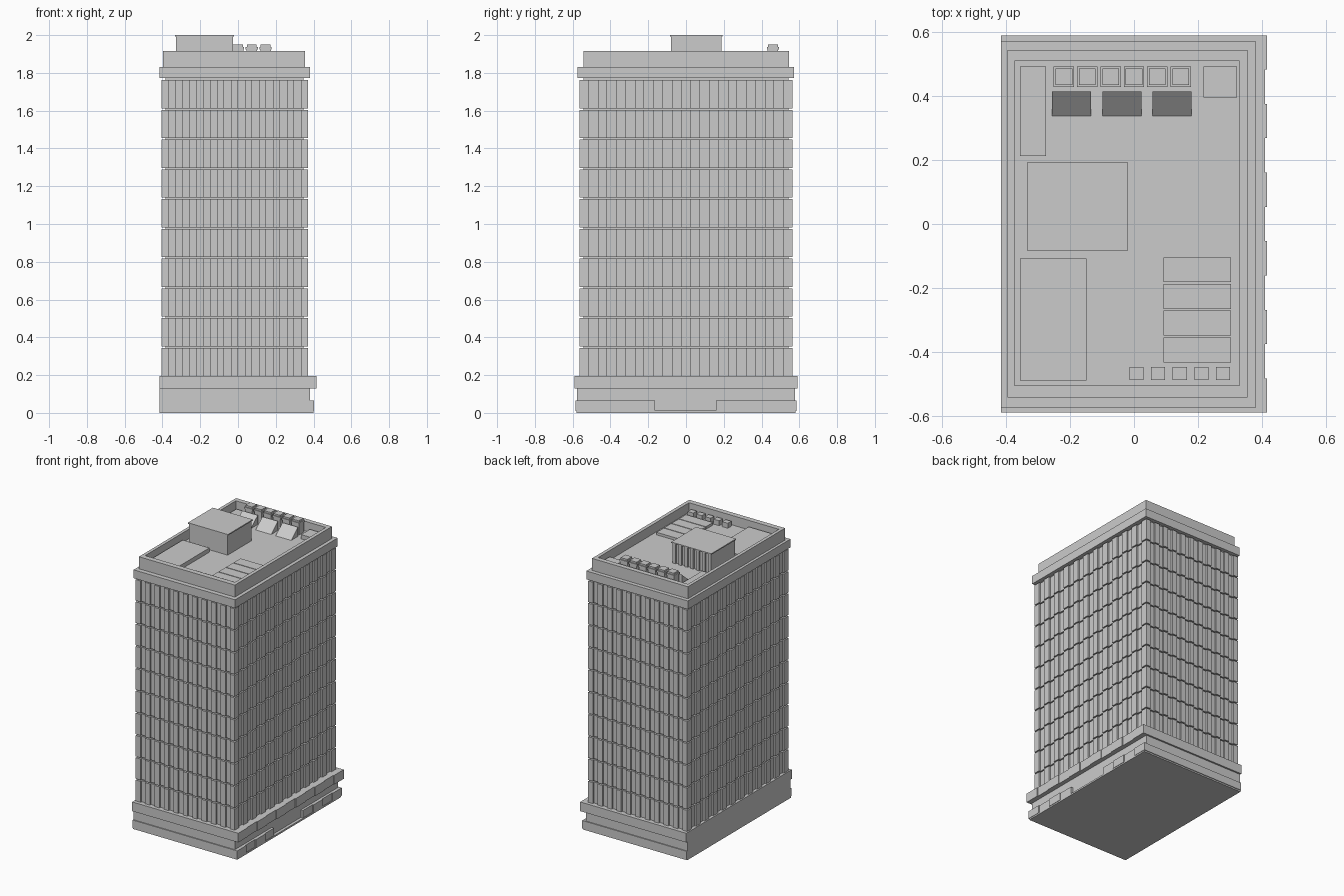
import bpy
import bmesh
from mathutils import Matrix, Vector

default = bpy.data.objects.get("Cube")
if default:
    bpy.data.objects.remove(default)


def build(name, boxes):
    """One mesh from boxes given as (x0, x1, y0, y1, z0, z1)."""
    bm = bmesh.new()
    for x0, x1, y0, y1, z0, z1 in boxes:
        centre = Vector((x0 + x1, y0 + y1, z0 + z1)) / 2
        size = Matrix.Diagonal((x1 - x0, y1 - y0, z1 - z0, 1))
        bmesh.ops.create_cube(bm, size=1, matrix=Matrix.Translation(centre) @ size)
    return finish(name, bm)


def finish(name, bm):
    mesh = bpy.data.meshes.new(name)
    bm.to_mesh(mesh)
    bm.free()
    obj = bpy.data.objects.new(name, mesh)
    bpy.context.collection.objects.link(obj)
    return obj


def inset(rect, d):
    x0, x1, y0, y1 = rect
    return (x0 + d, x1 - d, y0 + d, y1 - d)


# Podium: plinth, lower band split by the entrance, recessed middle, upper band
WEST = -0.415
build("plinth", [(WEST, 0.4, -0.58, 0.58, 0, 0.012)])
build("podium_core", [(WEST, 0.38, -0.578, 0.578, 0.01, 0.195)])
build("lower_band", [
    (WEST, 0.38, -0.585, 0.585, 0.01, 0.065),
    (0.37, 0.397, -0.585, -0.165, 0.01, 0.065),
    (0.37, 0.397, 0.16, 0.585, 0.01, 0.065),
])
build("upper_band", [(WEST, 0.41, -0.59, 0.59, 0.13, 0.195)])

# Alternating raised panels along the entrance side
PANELS = 11
step = 1.18 / PANELS
upper, lower = [], []
for i in range(0, PANELS, 2):
    y0 = -0.59 + i * step
    upper.append((0.4, 0.415, y0, y0 + step, 0.13, 0.195))
    if abs(y0 + step / 2) > 0.2:
        lower.append((0.39, 0.403, max(y0, -0.585), min(y0 + step, 0.585), 0.01, 0.065))
build("upper_band_panels", upper)
build("lower_band_panels", lower)

# Tower: a core with ten storeys of alternating ribs and recessed strips
TOWER = (-0.405, 0.37, -0.565, 0.565)
FLOORS, PITCH, HEIGHT, RIB = 10, 0.1575, 0.149, 0.012
build("tower_core", [(*inset(TOWER, 0.022), 0.19, 1.78)])
recessed, ribs = [], []
tx0, tx1, ty0, ty1 = TOWER
for floor in range(FLOORS):
    z0 = 0.195 + floor * PITCH
    z1 = z0 + HEIGHT
    recessed.append((*inset(TOWER, RIB), z0, z1))
    for count, start, end, along_x in ((21, tx0, tx1, True), (23, ty0, ty1, False)):
        w = (end - start) / count
        for i in range(0, count, 2):
            a, b = start + i * w, start + (i + 1) * w
            if along_x:
                ribs.append((a, b, ty0, ty0 + RIB, z0, z1))
                ribs.append((a, b, ty1 - RIB, ty1, z0, z1))
            else:
                ribs.append((tx0, tx0 + RIB, a, b, z0, z1))
                ribs.append((tx1 - RIB, tx1, a, b, z0, z1))
build("recessed_strips", recessed)
build("facade_ribs", ribs)

# Cornice, parapet and roof deck
ROOF = 1.85
build("cornice", [(WEST, 0.38, -0.575, 0.572, 1.773, 1.832)])
px0, px1, py0, py1 = -0.396, 0.355, -0.542, 0.544
ix0, ix1, iy0, iy1 = -0.373, 0.33, -0.505, 0.51
build("parapet", [
    (px0, px1, py0, iy0, 1.83, 1.917),
    (px0, px1, iy1, py1, 1.83, 1.917),
    (px0, ix0, iy0, iy1, 1.83, 1.917),
    (ix1, px1, iy0, iy1, 1.83, 1.917),
])
build("roof_deck", [(ix0, ix1, iy0, iy1, 1.83, ROOF)])

# Penthouse with an overhanging cap and a ribbed rear wall
house = (-0.333, -0.02, -0.085, 0.194)
hx0, hx1, hy0, hy1 = inset(house, 0.006)
build("penthouse", [(hx0, hx1, hy0, hy1 - 0.012, ROOF, 1.993)])
build("penthouse_cap", [(*house, 1.992, 2.0)])
w = (hx1 - hx0) / 13
build("penthouse_ribs", [
    (hx0 + i * w, hx0 + (i + 1) * w, hy1 - 0.015, hy1, ROOF, 1.992)
    for i in range(0, 13, 2)
])

# Low roof slabs
build("roof_slabs", [
    (-0.357, -0.275, 0.213, 0.492, ROOF, 1.87),
    (0.218, 0.322, 0.395, 0.492, ROOF, 1.88),
    (-0.357, -0.148, -0.49, -0.108, ROOF, 1.88),
])
build("roof_vents", [
    (0.092, 0.303, y - 0.039, y + 0.039, ROOF, 1.868)
    for y in (-0.143 - i * 0.0835 for i in range(4))
])
build("small_roof_boxes", [
    (x - 0.022, x + 0.022, -0.487, -0.447, ROOF, 1.885)
    for x in (0.008 + i * 0.0675 for i in range(5))
])

# Cooling units: body, lip and raised cap
units = []
for i in range(6):
    x, y = -0.219 + i * 0.073, 0.46
    for r, z0, z1 in ((0.028, ROOF, 1.925), (0.032, 1.925, 1.938), (0.026, 1.938, 1.95)):
        units.append((x - r, x + r, y - r, y + r, z0, z1))
build("cooling_units", units)

# Sloped skylights, high at the rear
bm = bmesh.new()
profile = [(0.338, ROOF), (0.414, ROOF), (0.414, 1.915)]
for x0 in (-0.257, -0.099, 0.058):
    verts = [bm.verts.new((x0, y, z)) for y, z in profile]
    face = bm.faces.new(verts)
    side = bmesh.ops.extrude_face_region(bm, geom=[face])
    moved = [v for v in side["geom"] if isinstance(v, bmesh.types.BMVert)]
    bmesh.ops.translate(bm, verts=moved, vec=(0.122, 0, 0))
bmesh.ops.recalc_face_normals(bm, faces=bm.faces)
finish("sloped_skylights", bm)
